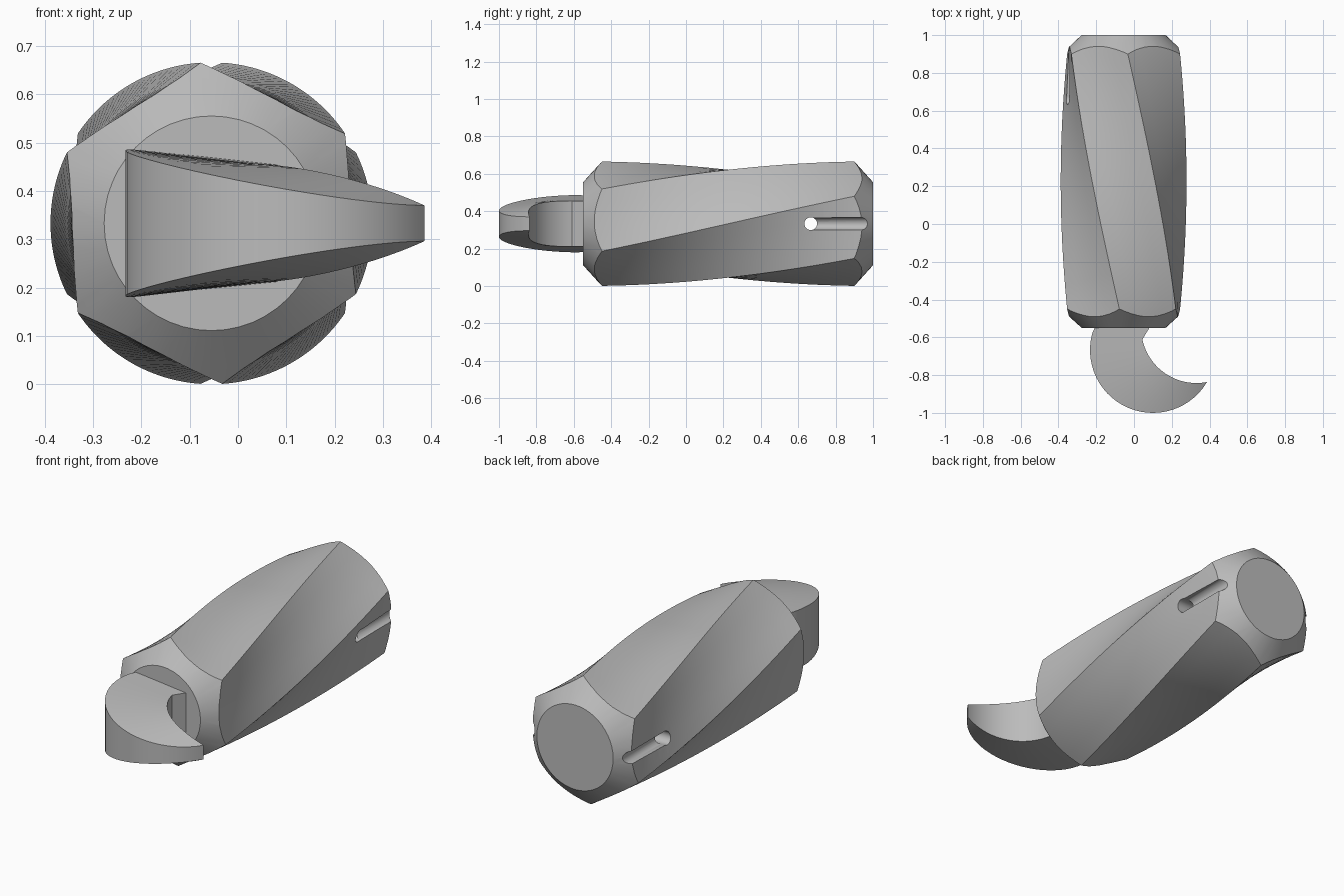
import bpy, bmesh
from math import sin, cos, pi, radians
from mathutils import Vector, Matrix

if "Cube" in bpy.data.objects:
    bpy.data.objects.remove(bpy.data.objects["Cube"])

AXIS_X, AXIS_Z = -0.055, 0.333
FRONT, BACK = -0.55, 1.0

grey = bpy.data.materials.new("plain grey")
grey.use_nodes = True
grey.diffuse_color = (0.5, 0.5, 0.5, 1)
grey.node_tree.nodes["Principled BSDF"].inputs["Base Color"].default_value = (0.5, 0.5, 0.5, 1)


def loft(name, rings):
    """Skin a list of closed rings and cap both ends."""
    bm = bmesh.new()
    loops = [[bm.verts.new(p) for p in ring] for ring in rings]
    n = len(loops[0])
    for a, b in zip(loops, loops[1:]):
        for i in range(n):
            j = (i + 1) % n
            bm.faces.new((a[i], a[j], b[j], b[i]))
    bm.faces.new(loops[0])
    bm.faces.new(loops[-1])
    bmesh.ops.recalc_face_normals(bm, faces=bm.faces)
    mesh = bpy.data.meshes.new(name)
    bm.to_mesh(mesh)
    bm.free()
    mesh.materials.append(grey)
    ob = bpy.data.objects.new(name, mesh)
    bpy.context.collection.objects.link(ob)
    return ob


def ring(y, radius, n=48):
    return [(AXIS_X + radius * cos(2 * pi * i / n), y, AXIS_Z + radius * sin(2 * pi * i / n))
            for i in range(n)]


def hexagon(y, radius=0.333, split=4):
    """Hexagon turned a sixth of a circle over the length of the body."""
    turn = pi / 2 + pi / 3 * (y - FRONT) / (BACK - FRONT)
    corners = [Vector((AXIS_X + radius * cos(turn + k * pi / 3), y,
                       AXIS_Z + radius * sin(turn + k * pi / 3))) for k in range(6)]
    return [corners[k].lerp(corners[(k + 1) % 6], s / split)
            for k in range(6) for s in range(split)]


def rod(name, centre, axis, length, radius=0.034):
    bm = bmesh.new()
    turn = Matrix.Rotation(pi / 2, 4, 'Y' if axis == 'X' else 'X')
    bmesh.ops.create_cone(bm, cap_ends=True, segments=24, radius1=radius, radius2=radius,
                          depth=length, matrix=Matrix.Translation(centre) @ turn)
    mesh = bpy.data.meshes.new(name)
    bm.to_mesh(mesh)
    bm.free()
    mesh.materials.append(grey)
    ob = bpy.data.objects.new(name, mesh)
    bpy.context.collection.objects.link(ob)
    return ob


def cut(ob, tool, operation):
    tool.hide_render = True
    mod = ob.modifiers.new(tool.name, 'BOOLEAN')
    mod.operation, mod.object, mod.solver = operation, tool, 'EXACT'
    bpy.context.view_layer.objects.active = ob
    bpy.ops.object.modifier_apply(modifier=mod.name)
    bpy.data.objects.remove(tool)


# Twisted body with chamfered round ends
steps = 28
lo, hi = FRONT - 0.02, BACK + 0.02
body = loft("twisted_body", [hexagon(lo + (hi - lo) * i / steps) for i in range(steps + 1)])
barrel = loft("chamfer_barrel", [ring(FRONT, 0.222), ring(FRONT + 0.11, 0.344),
                                 ring(BACK - 0.11, 0.344), ring(BACK, 0.222)])
cut(body, barrel, 'INTERSECT')

# Cross hole with a groove running back from it on each side
cut(body, rod("cross_hole", (AXIS_X, 0.667, AXIS_Z), 'X', 1), 'DIFFERENCE')
for side in (-1, 1):
    cut(body, rod("groove", (AXIS_X + side * 0.288, 0.867, AXIS_Z), 'Y', 0.4, 0.033), 'DIFFERENCE')


# Hook: each section spans outer to inner curve and thins toward the tip
def section(outer, inner, h_out, h_in):
    return [(*outer, AXIS_Z - h_out), (*inner, AXIS_Z - h_in),
            (*inner, AXIS_Z + h_in), (*outer, AXIS_Z + h_out)]


def arc(cx, cy, radius, degrees):
    a = radians(degrees)
    return cx + radius * cos(a), cy + radius * sin(a)


sections = [section(arc(0.1, -0.667, 0.333, 150), (0.1, -0.52), 0.15, 0.12)]
count = 28
for i in range(count + 1):
    t = i / count
    sections.append(section(arc(0.1, -0.667, 0.333, 165 + 164 * t),
                            arc(0.33, -0.55, 0.292, 192 + 89 * t),
                            0.037 + 0.058 * (1 + cos(pi * t)),
                            0.037 + 0.085 * (1 - t ** 2.4)))
hook = loft("hook", sections)

# Smooth shading with sharp creases
for ob in (body, hook):
    bpy.ops.object.select_all(action='DESELECT')
    ob.select_set(True)
    bpy.context.view_layer.objects.active = ob
    bpy.ops.object.shade_smooth_by_angle(angle=radians(25))
